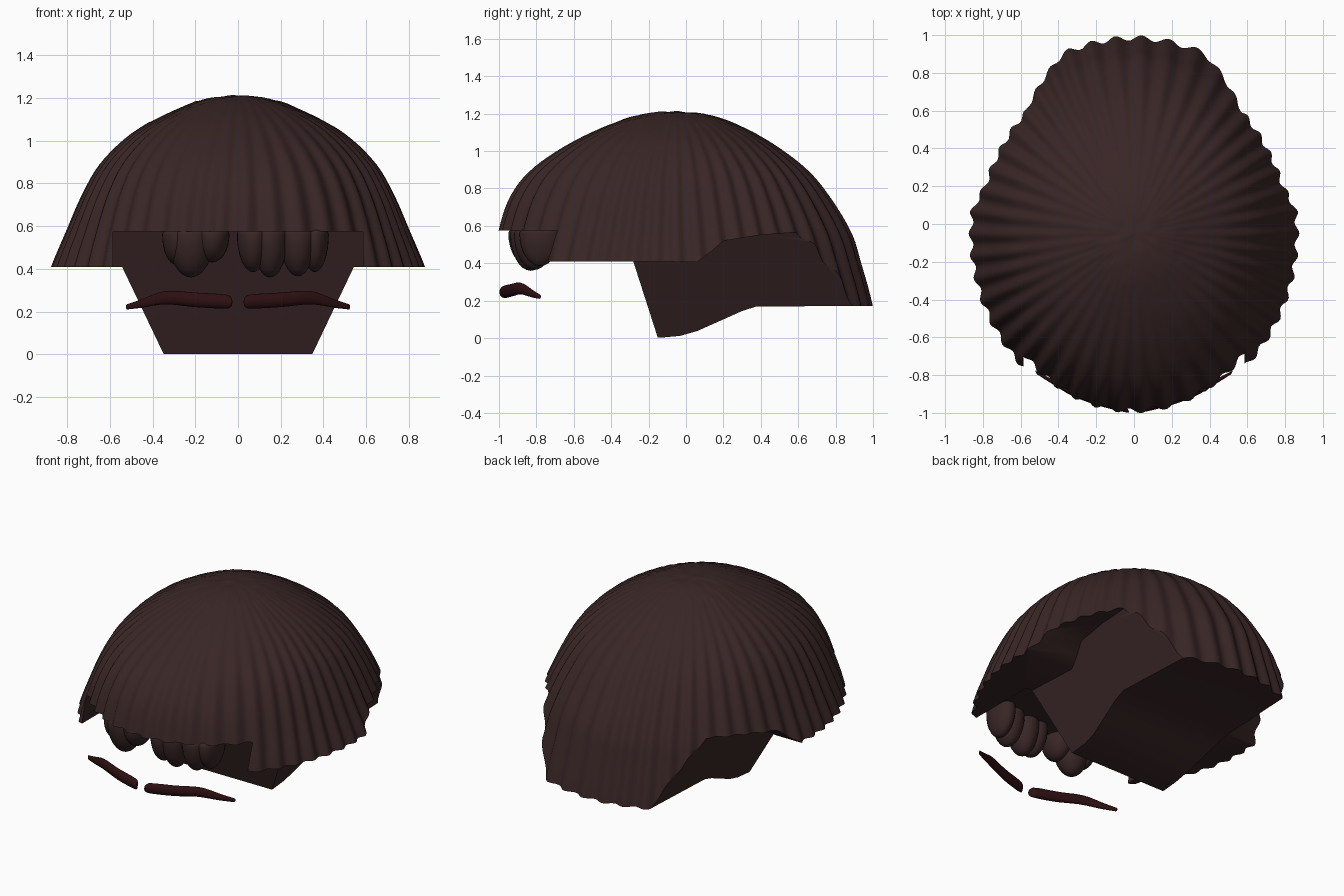
import bpy, bmesh, math
from mathutils import Vector, noise

cube = bpy.data.objects.get("Cube")
if cube:
    bpy.data.objects.remove(cube, do_unlink=True)


def material(name, rgb):
    m = bpy.data.materials.new(name)
    m.use_nodes = True
    m.diffuse_color = (*rgb, 1)
    bsdf = m.node_tree.nodes["Principled BSDF"]
    bsdf.inputs["Base Color"].default_value = (*rgb, 1)
    bsdf.inputs["Roughness"].default_value = 0.8
    return m


HAIR = material("dark brown hair", (0.041, 0.019, 0.019))
BROW = material("deep red brown brow", (0.027, 0.005, 0.006))


def finish(name, bm, mat):
    bmesh.ops.recalc_face_normals(bm, faces=bm.faces)
    me = bpy.data.meshes.new(name)
    bm.to_mesh(me)
    bm.free()
    ob = bpy.data.objects.new(name, me)
    bpy.context.collection.objects.link(ob)
    me.materials.append(mat)
    return ob


def activate(ob):
    bpy.ops.object.select_all(action='DESELECT')
    ob.select_set(True)
    bpy.context.view_layer.objects.active = ob


def smooth(ob, degrees=45):
    activate(ob)
    bpy.ops.object.shade_smooth_by_angle(angle=math.radians(degrees))


def spline(rows, t):
    """Catmull-Rom sample of a row list at t in 0..1."""
    u = t * (len(rows) - 1)
    i = min(int(u), len(rows) - 2)
    f = u - i
    p = [Vector(rows[max(0, min(len(rows) - 1, i + k))]) for k in (-1, 0, 1, 2)]
    return 0.5 * (2 * p[1] + (p[2] - p[0]) * f
                  + (2 * p[0] - 5 * p[1] + 4 * p[2] - p[3]) * f ** 2
                  + (3 * p[1] - p[0] - 3 * p[2] + p[3]) * f ** 3)


# Ribbed dome: height, then front, side and back radius at that height
PROFILE = [(1.21, 0, 0, 0), (1.198, .18, .14, .15), (1.145, .35, .295, .32),
           (1.04, .575, .49, .515), (.9, .78, .64, .70), (.75, .895, .73, .825),
           (.565, .955, .81, .935), (.41, .975, .875, .985), (.17, .99, .96, 1.05),
           (-.05, 1, 1, 1.08)]
RIBS, SEGS, RINGS, CROWN_Y = 46, 368, 44, -0.05


def dome_point(t, a):
    z, front, side, back = spline(PROFILE, t)
    c, s = math.cos(a), math.sin(a)
    r = 1 / math.sqrt((c / side) ** 2 + (s / (back if s > 0 else front)) ** 2)
    phase = RIBS * a + 0.9 * math.sin(3 * a) + 0.5 * math.sin(4 * t + 5 * a)
    r *= 1 - 0.028 * min(1, r / 0.7) * (0.5 - 0.5 * math.cos(phase))
    p = Vector((r * c, r * s + CROWN_Y, z))
    p.z += 0.008 * max(0, 1 - r / 0.6) * noise.noise(p * 22)
    return p


bm = bmesh.new()
top = bm.verts.new((0, CROWN_Y, PROFILE[0][0]))
rings = [[bm.verts.new(dome_point(k / RINGS, 2 * math.pi * j / SEGS))
          for j in range(SEGS)] for k in range(1, RINGS + 1)]
for j in range(SEGS):
    n = (j + 1) % SEGS
    bm.faces.new((top, rings[0][j], rings[0][n]))
    for a, b in zip(rings, rings[1:]):
        bm.faces.new((a[j], b[j], b[n], a[n]))
bm.faces.new(rings[-1])
hair = finish("hair_dome", bm, HAIR)


def cut(profile, x_inner, x_outer):
    """Cut away a side profile (y, z) from a flat inner plane out to x_outer."""
    bm = bmesh.new()
    a = [bm.verts.new((x_inner(y, z), y, z)) for y, z in profile]
    b = [bm.verts.new((x_outer, y, z)) for y, z in profile]
    bm.faces.new(a)
    bm.faces.new(b)
    for i in range(len(a)):
        n = (i + 1) % len(a)
        bm.faces.new((a[i], a[n], b[n], b[i]))
    cutter = finish("cutter", bm, HAIR)
    cutter.hide_render = True
    mod = hair.modifiers.new("cut", 'BOOLEAN')
    mod.operation, mod.solver, mod.object = 'DIFFERENCE', 'EXACT', cutter
    activate(hair)
    bpy.ops.object.modifier_apply(modifier=mod.name)
    bpy.data.objects.remove(cutter, do_unlink=True)


# Underside of the nape
cut([(-.6, 0), (-.14, .002), (-.03, .012), (.06, .038), (.2, .1), (.3, .145),
     (.38, .17), (1.4, .171), (1.4, -.3), (-.6, -.3)],
    lambda y, z: -1.5, 1.5)
# Side openings, leaving a tapered nape
for side in (-1, 1):
    cut([(-1.4, -.2), (-1.4, .41), (.06, .408), (.13, .46), (.2, .52),
         (.39, .55), (.6, .567), (1.4, .575), (1.4, -.2)],
        lambda y, z: side * (.34 + .46 * z - .05 * y), side * 1.5)
# Face opening under the fringe
cut([(-1.4, -.25), (-1.4, .575), (-.335, .575), (-.285, .42), (-.15, 0),
     (-.07, -.25)],
    lambda y, z: -.585, .585)
smooth(hair)

# Fringe tufts: x, y, lowest z, half width
TUFTS = [(-.22, -.83, .36, .11), (-.29, -.81, .42, .065), (-.12, -.84, .43, .08),
         (.07, -.84, .385, .075), (.15, -.83, .36, .085), (.28, -.81, .365, .085),
         (.36, -.78, .385, .065)]
for i, (x, y, low, w) in enumerate(TUFTS):
    bm = bmesh.new()
    bmesh.ops.create_uvsphere(bm, u_segments=24, v_segments=16, radius=1)
    for v in bm.verts:
        v.co = Vector((x + w * v.co.x, y + .11 * v.co.y,
                       .56 + (.56 - low if v.co.z < 0 else .04) * v.co.z))
    smooth(finish(f"fringe_tuft_{i + 1}", bm, HAIR), 60)

# Eyebrows: tapered curved tubes (x, y, z, radius)
BROW_PATH = [(.035, -.975, .245, .022), (.06, -.97, .247, .033), (.2, -.935, .255, .034),
             (.34, -.885, .265, .031), (.45, -.825, .238, .02), (.52, -.785, .222, .012)]
for side, label in ((1, "left"), (-1, "right")):
    bm = bmesh.new()
    loops = []
    for k in range(21):
        x, y, z, r = spline(BROW_PATH, k / 20)
        loops.append([bm.verts.new((side * (x + .4 * r * math.cos(a)),
                                    y + .8 * r * math.cos(a), z + r * math.sin(a)))
                      for a in (2 * math.pi * j / 12 for j in range(12))])
    for a, b in zip(loops, loops[1:]):
        for j in range(12):
            n = (j + 1) % 12
            bm.faces.new((a[j], a[n], b[n], b[j]))
    bm.faces.new(loops[0])
    bm.faces.new(loops[-1])
    smooth(finish(f"{label}_eyebrow", bm, BROW), 60)
